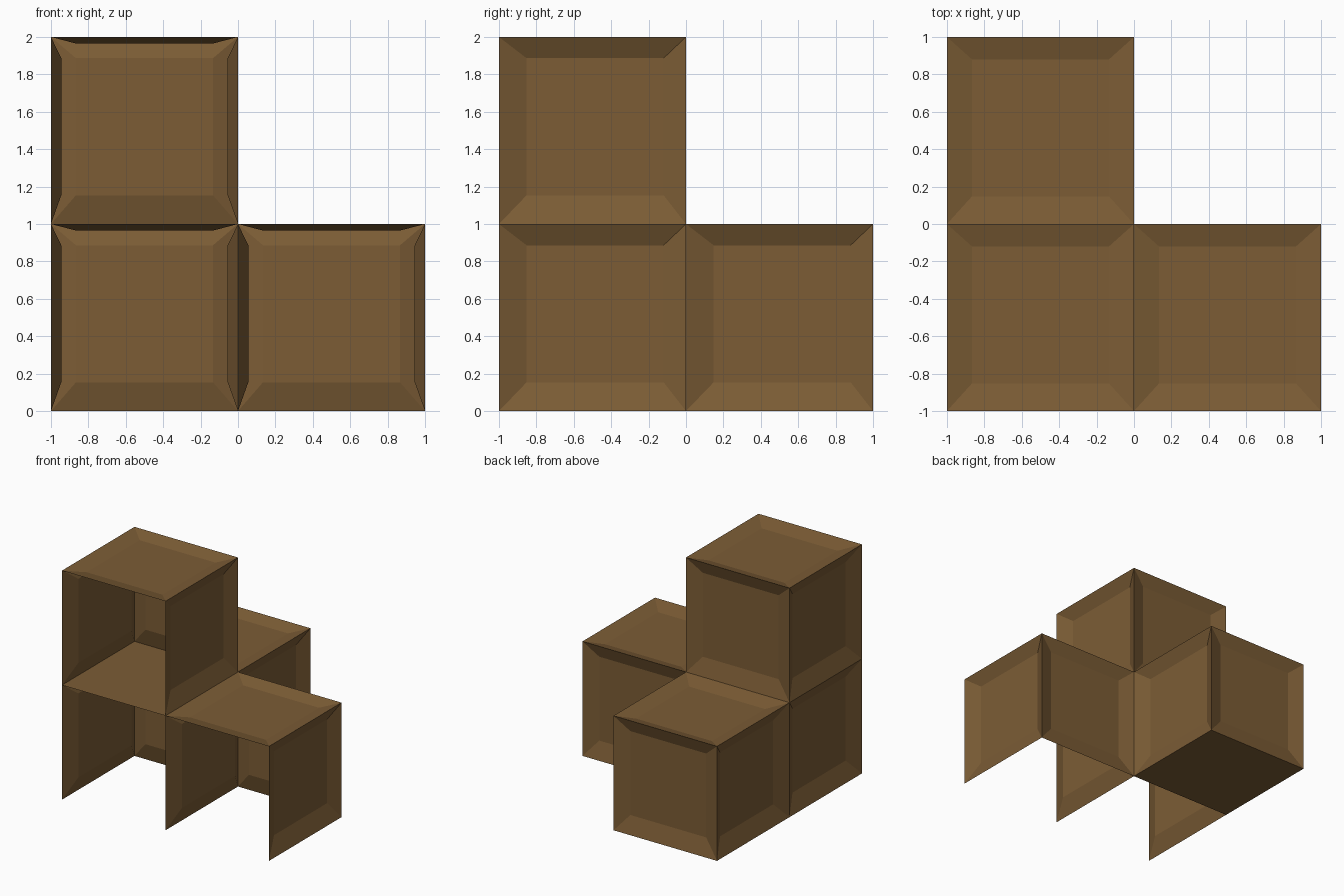
import bpy
import bmesh
from mathutils import Vector

if "Cube" in bpy.data.objects:
    bpy.data.objects.remove(bpy.data.objects["Cube"])

wood = bpy.data.materials.new("brown_wood")
wood.diffuse_color = (0.20, 0.108, 0.036, 1)
wood.use_nodes = True
wood.node_tree.nodes["Principled BSDF"].inputs["Base Color"].default_value = wood.diffuse_color


def crate(name, centre, has_floor):
    bm = bmesh.new()
    bmesh.ops.create_cube(bm, size=1)
    bm.normal_update()

    # Open front, and open underside on some crates
    gone = [f for f in bm.faces
            if f.normal.y < -0.5 or (f.normal.z < -0.5 and not has_floor)]
    bmesh.ops.delete(bm, geom=gone, context='FACES')

    # Framed panels on the back, sides and top; the floor stays flat
    panels = [f for f in bm.faces if f.normal.z > -0.5]
    bmesh.ops.inset_individual(bm, faces=panels, thickness=0.125)

    # Sink the panels by shrinking them towards a point inside the crate
    for v in {v for f in panels for v in f.verts}:
        v.co = v.co * 0.89 + Vector((0, 0.014, 0.02))

    mesh = bpy.data.meshes.new(name)
    bm.to_mesh(mesh)
    bm.free()
    mesh.materials.append(wood)
    obj = bpy.data.objects.new(name, mesh)
    obj.location = centre
    bpy.context.collection.objects.link(obj)


# Corner stack of four crates
crate("corner_crate", (-0.5, -0.5, 0.5), False)
crate("right_crate", (0.5, -0.5, 0.5), False)
crate("back_crate", (-0.5, 0.5, 0.5), True)
crate("top_crate", (-0.5, -0.5, 1.5), True)
